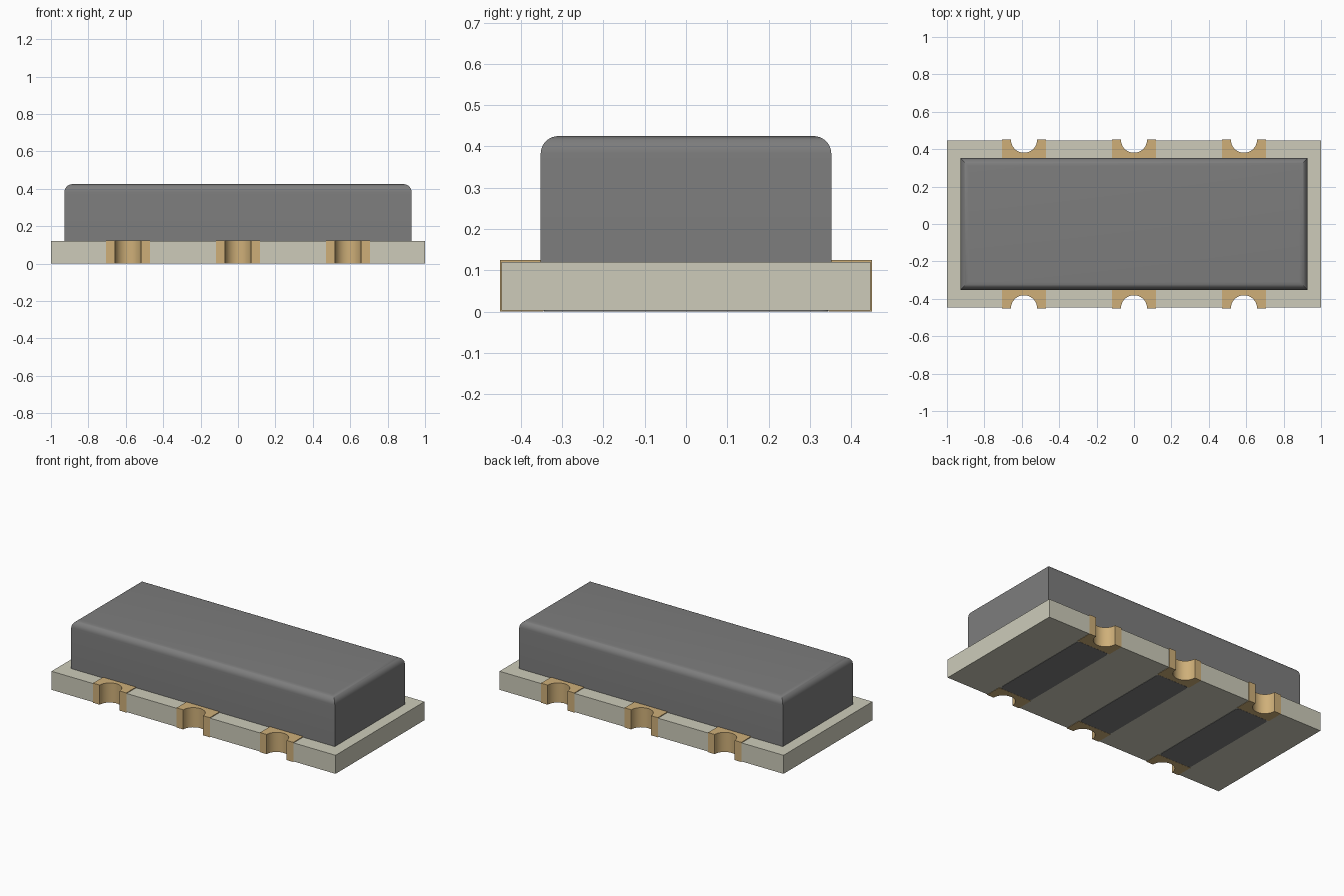
import bpy, bmesh, math

if "Cube" in bpy.data.objects:
    bpy.data.objects.remove(bpy.data.objects["Cube"], do_unlink=True)


def material(name, rgb):
    m = bpy.data.materials.new(name)
    m.use_nodes = True
    m.diffuse_color = (*rgb, 1)
    m.node_tree.nodes["Principled BSDF"].inputs["Base Color"].default_value = (*rgb, 1)
    return m


BOARD = material("pale ceramic", (0.61, 0.60, 0.49))
GOLD = material("gold plating", (0.62, 0.43, 0.19))
GREY = material("dark grey resin", (0.205, 0.205, 0.205))


def rect(hx, hy, cx=0):
    return [(cx - hx, -hy), (cx + hx, -hy), (cx + hx, hy), (cx - hx, hy)]


def prism(name, outline, z0, z1, mat, top_round=0, corner_round=0):
    """Extrude a flat outline upwards, optionally rounding top or upright edges."""
    bm = bmesh.new()
    face = bm.faces.new([bm.verts.new((x, y, z0)) for x, y in outline])
    res = bmesh.ops.extrude_face_region(bm, geom=[face], use_keep_orig=True)
    for v in res["geom"]:
        if isinstance(v, bmesh.types.BMVert):
            v.co.z = z1
    bmesh.ops.recalc_face_normals(bm, faces=bm.faces)
    if top_round:
        edges = [e for e in bm.edges if all(v.co.z == e.verts[0].co.z and v.co.z > (z0 + z1) / 2
                                            for v in e.verts)]
        bmesh.ops.bevel(bm, geom=edges, offset=top_round, segments=8, profile=0.5, affect='EDGES')
    if corner_round:
        edges = [e for e in bm.edges if abs(e.verts[0].co.z - e.verts[1].co.z) > 1e-5]
        bmesh.ops.bevel(bm, geom=edges, offset=corner_round, segments=4, profile=0.5, affect='EDGES')
    mesh = bpy.data.meshes.new(name)
    bm.to_mesh(mesh)
    bm.free()
    mesh.materials.append(mat)
    ob = bpy.data.objects.new(name, mesh)
    bpy.context.collection.objects.link(ob)
    bpy.ops.object.select_all(action='DESELECT')
    ob.select_set(True)
    bpy.context.view_layer.objects.active = ob
    bpy.ops.object.shade_smooth_by_angle(angle=math.radians(30))
    return ob


PAD_X = (-0.588, 0, 0.588)
PAD_W = 0.117      # half width of a terminal
INNER = 0.345      # inner end of a terminal
EDGE = 0.447       # board edge
OUTER = 0.451      # terminal edge, slightly proud
NOTCH = 0.07       # radius of the half-round notch

# Board with a slot for each terminal along both long edges
front = [(-1, -EDGE)]
for cx in PAD_X:
    front += [(cx - PAD_W, -EDGE), (cx - PAD_W, -INNER), (cx + PAD_W, -INNER), (cx + PAD_W, -EDGE)]
front.append((1, -EDGE))
prism("board", front + [(-x, -y) for x, y in front], 0.002, 0.12, BOARD)

# Moulded cover with rounded top edges
prism("cover", rect(0.928, 0.352), 0.12, 0.425, GREY, top_round=0.043)

# Notched terminals and the dark strips underneath
for i, cx in enumerate(PAD_X):
    arc = [(NOTCH * math.cos(a), -OUTER + NOTCH * math.sin(a))
           for a in (math.pi * (1 - k / 24) for k in range(25))]
    shape = [(-PAD_W, -OUTER)] + arc + [(PAD_W, -OUTER), (PAD_W, -INNER), (-PAD_W, -INNER)]
    for side, s in (("front", 1), ("back", -1)):
        prism(f"{side}_terminal_{i + 1}", [(cx + s * x, s * y) for x, y in shape], 0, 0.125, GOLD)
    prism(f"underside_strip_{i + 1}", rect(0.112, 0.344, cx), 0, 0.008, GREY, corner_round=0.02)
